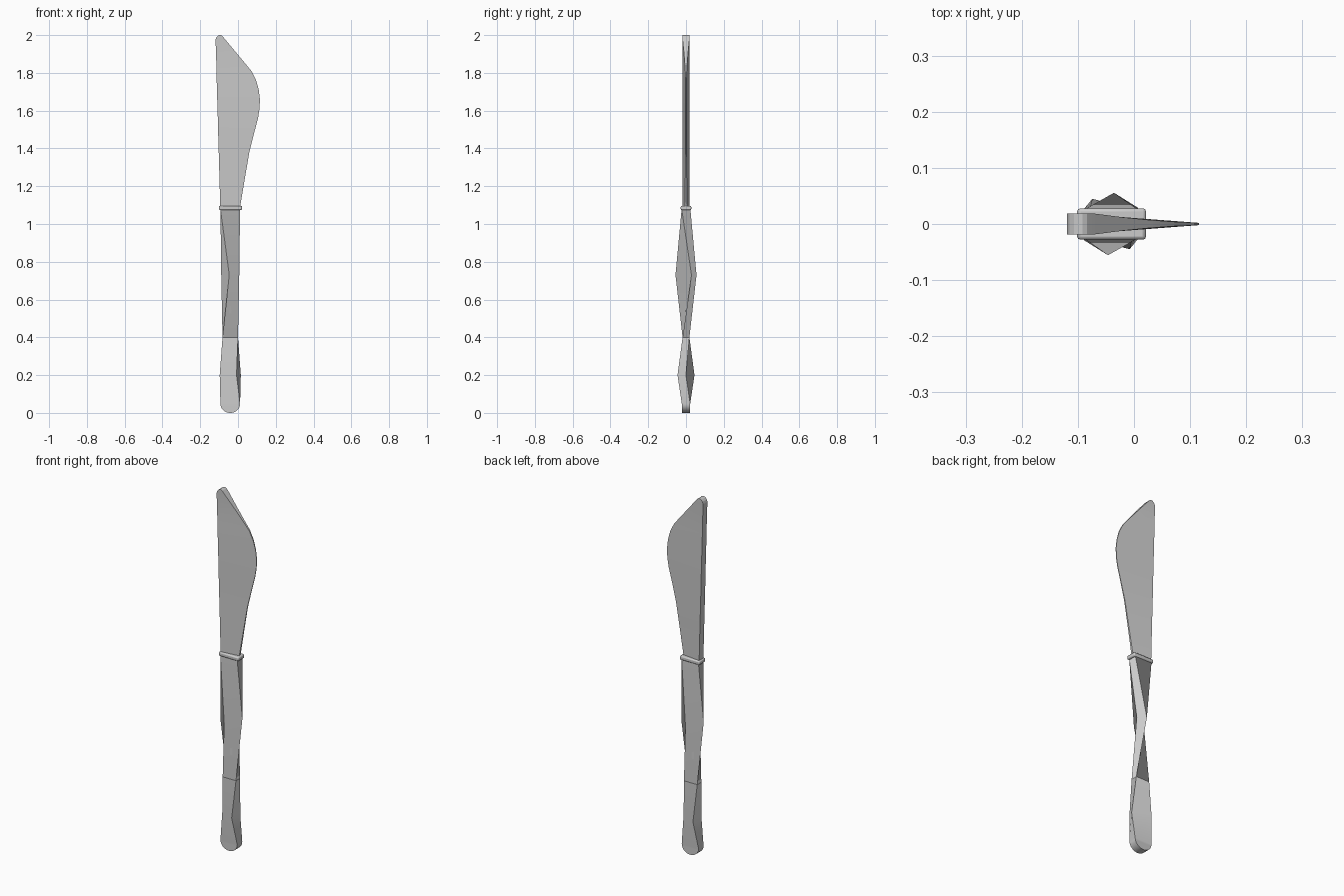
import bpy, bmesh, math

if "Cube" in bpy.data.objects:
    bpy.data.objects.remove(bpy.data.objects["Cube"])


def loft(name, rings):
    """Skin a stack of four-cornered rings and cap both ends."""
    bm = bmesh.new()
    rows = [[bm.verts.new(p) for p in ring] for ring in rings]
    for a, b in zip(rows, rows[1:]):
        for i in range(4):
            j = (i + 1) % 4
            bm.faces.new((a[i], a[j], b[j], b[i]))
    bm.faces.new(rows[0][::-1])
    bm.faces.new(rows[-1])
    bmesh.ops.recalc_face_normals(bm, faces=bm.faces)
    mesh = bpy.data.meshes.new(name)
    bm.to_mesh(mesh)
    bm.free()
    obj = bpy.data.objects.new(name, mesh)
    bpy.context.collection.objects.link(obj)
    return obj


def twisted_ring(z, half_w, half_d, degrees, cx=-0.041):
    """Rectangle at height z, turned about the handle axis."""
    c, s = math.cos(math.radians(degrees)), math.sin(math.radians(degrees))
    corners = ((-1, -1), (1, -1), (1, 1), (-1, 1))
    return [(cx + u * half_w * c - v * half_d * s,
             u * half_w * s + v * half_d * c, z) for u, v in corners]


# Handle: rounded butt, then a rectangular bar twisting back and forth
butt = []
for i in range(8):
    a = math.radians(8 + i * 82 / 7)
    butt.append(twisted_ring(0.05 * (1 - math.cos(a)) + 0.003 * math.cos(a) - 0.003,
                             0.052 * math.sin(a), 0.022, 0))
handle = loft("handle", butt + [
    twisted_ring(0.2, 0.05, 0.025, -27),
    twisted_ring(0.4, 0.041, 0.018, 0),
    twisted_ring(0.73, 0.05, 0.025, 58),
    twisted_ring(1.08, 0.052, 0.023, 0),
])

# Collar between handle and blade
bpy.ops.mesh.primitive_cube_add(size=1, location=(-0.04, 0, 1.085))
collar = bpy.context.object
collar.name = "collar"
collar.scale = (0.123, 0.056, 0.022)
bpy.ops.object.transform_apply(location=False, rotation=False, scale=True)
bevel = collar.modifiers.new("rounded_rim", 'BEVEL')
bevel.width = 0.006
bevel.segments = 2

# Blade: height, spine x, cutting edge x, half thickness at the edge
blade_rows = [
    (1.085, -0.094, 0.010, 0.006), (1.24, -0.098, 0.036, 0.004),
    (1.38, -0.102, 0.060, 0.003), (1.48, -0.105, 0.085, 0.002),
    (1.56, -0.107, 0.106, 0.002), (1.61, -0.108, 0.114, 0.002),
    (1.66, -0.110, 0.116, 0.002), (1.71, -0.111, 0.110, 0.002),
    (1.76, -0.113, 0.096, 0.003), (1.81, -0.114, 0.071, 0.004),
    (1.86, -0.115, 0.030, 0.007), (1.92, -0.117, -0.020, 0.012),
    (1.975, -0.119, -0.066, 0.018), (1.987, -0.115, -0.076, 0.019),
    (1.996, -0.107, -0.084, 0.019), (2.0, -0.099, -0.092, 0.019),
]
blade = loft("blade", [[(xs, -0.019, z), (xe, -t, z), (xe, t, z), (xs, 0.019, z)]
                       for z, xs, xe, t in blade_rows])

# Smooth the rounded ends while keeping the facets crisp
for obj in (handle, collar, blade):
    bpy.ops.object.select_all(action='DESELECT')
    obj.select_set(True)
    bpy.context.view_layer.objects.active = obj
    bpy.ops.object.shade_smooth_by_angle(angle=math.radians(20))
